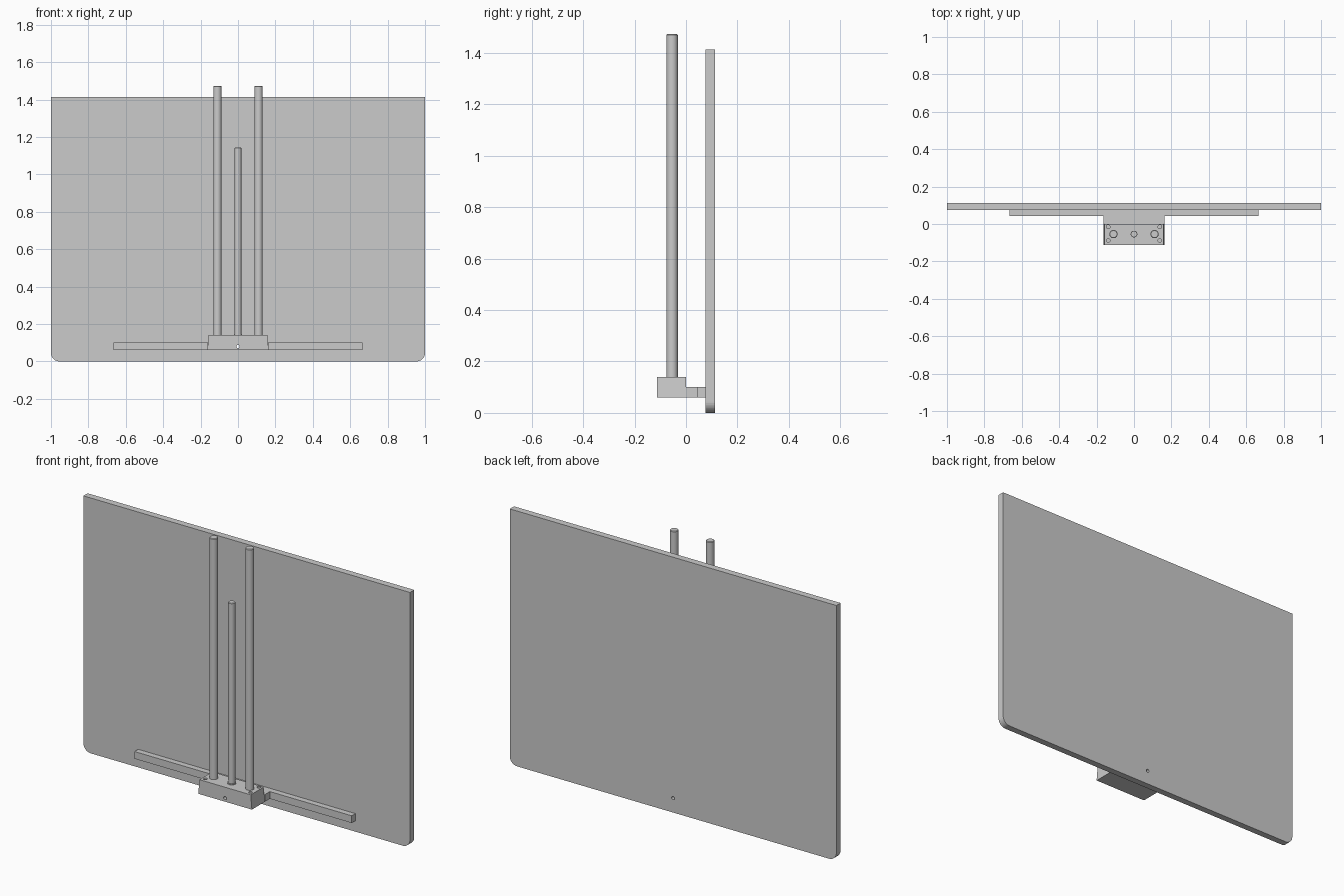
import bpy
import bmesh
from math import cos, sin, pi

cube = bpy.data.objects.get("Cube")
if cube:
    bpy.data.objects.remove(cube, do_unlink=True)

grey = bpy.data.materials.new("plain grey")
grey.use_nodes = True
GREY = (0.6, 0.6, 0.6, 1)
grey.diffuse_color = GREY
grey.node_tree.nodes["Principled BSDF"].inputs["Base Color"].default_value = GREY


def finish(name, bm):
    bmesh.ops.recalc_face_normals(bm, faces=bm.faces)
    mesh = bpy.data.meshes.new(name)
    bm.to_mesh(mesh)
    bm.free()
    mesh.materials.append(grey)
    obj = bpy.data.objects.new(name, mesh)
    bpy.context.collection.objects.link(obj)
    return obj


def prism(name, outline, y0, y1):
    """Extrude an outline of (x, z) points from y0 to y1."""
    bm = bmesh.new()
    face = bm.faces.new([bm.verts.new((x, y0, z)) for x, z in outline])
    new = bmesh.ops.extrude_face_region(bm, geom=[face])["geom"]
    verts = [g for g in new if isinstance(g, bmesh.types.BMVert)]
    bmesh.ops.translate(bm, verts=verts, vec=(0, y1 - y0, 0))
    return finish(name, bm)


def activate(obj):
    bpy.ops.object.select_all(action='DESELECT')
    obj.select_set(True)
    bpy.context.view_layer.objects.active = obj


def rod(name, x, y, z0, z1, r, chamfer=0.0):
    """Upright round bar with an optional chamfered top."""
    bm = bmesh.new()
    n = 32
    bottom = [bm.verts.new((x + r * cos(2 * pi * i / n), y + r * sin(2 * pi * i / n), z0))
              for i in range(n)]
    face = bm.faces.new(bottom)
    steps = [(z1 - chamfer, r), (z1, r - chamfer)] if chamfer else [(z1, r)]
    ring = bottom
    for z, rad in steps:
        above = [bm.verts.new((x + rad * cos(2 * pi * i / n), y + rad * sin(2 * pi * i / n), z))
                 for i in range(n)]
        for i in range(n):
            j = (i + 1) % n
            bm.faces.new((ring[i], ring[j], above[j], above[i]))
        ring = above
    bm.faces.new(ring)
    obj = finish(name, bm)
    activate(obj)
    bpy.ops.object.shade_smooth_by_angle(angle=0.6)
    return obj


def cut(obj, cutter):
    mod = obj.modifiers.new("hole", 'BOOLEAN')
    mod.operation = 'DIFFERENCE'
    mod.solver = 'EXACT'
    mod.object = cutter
    activate(obj)
    bpy.ops.object.modifier_apply(modifier=mod.name)


def circle(x, z, r, n=24):
    return [(x + r * cos(2 * pi * i / n), z + r * sin(2 * pi * i / n)) for i in range(n)]


def box(half, z0, z1):
    return [(-half, z0), (half, z0), (half, z1), (-half, z1)]


BACK, FACE, FRONT = 0.113, 0.076, -0.113
LOW, MID, TOP = 0.06, 0.10, 0.14
ROD_Y = -0.054

# Panel with rounded lower corners
R = 0.045
right = [(1 - R + R * sin(a), R - R * cos(a)) for a in (pi / 2 * i / 10 for i in range(11))]
right.append((1, 1.413))
panel = prism("panel", right + [(-x, z) for x, z in reversed(right)], FACE, BACK)

# Support rail and carriage
rail = prism("support_rail", box(0.665, LOW, MID), 0.044, FACE)
arm = prism("carriage_arm", box(0.164, LOW, MID), 0, FACE)
block = prism("carriage_block", [(-0.164, LOW), (0.164, LOW), (0.157, TOP), (-0.157, TOP)], FRONT, 0)

# Centre bore running through from front to back
bore = prism("bore_cutter", circle(0, 0.08, 0.009), -0.2, 0.2)
for part in (panel, rail, arm, block):
    cut(part, bore)
bpy.data.objects.remove(bore, do_unlink=True)

# Screw holes in the block corners
for x in (-0.138, 0.138):
    for y in (-0.015, -0.088):
        hole = rod("screw_cutter", x, y, 0.10, 0.2, 0.01)
        cut(block, hole)
        bpy.data.objects.remove(hole, do_unlink=True)

# Guide rods and the shorter lead screw with its collar
for side, x in (("right", -0.11), ("left", 0.11)):
    rod(side + "_guide_rod", x, ROD_Y, 0.11, 1.473, 0.022, 0.003)
rod("centre_rod", 0, ROD_Y, 0.11, 1.143, 0.018, 0.002)
rod("centre_collar", 0, ROD_Y, 0.13, 0.145, 0.022)
